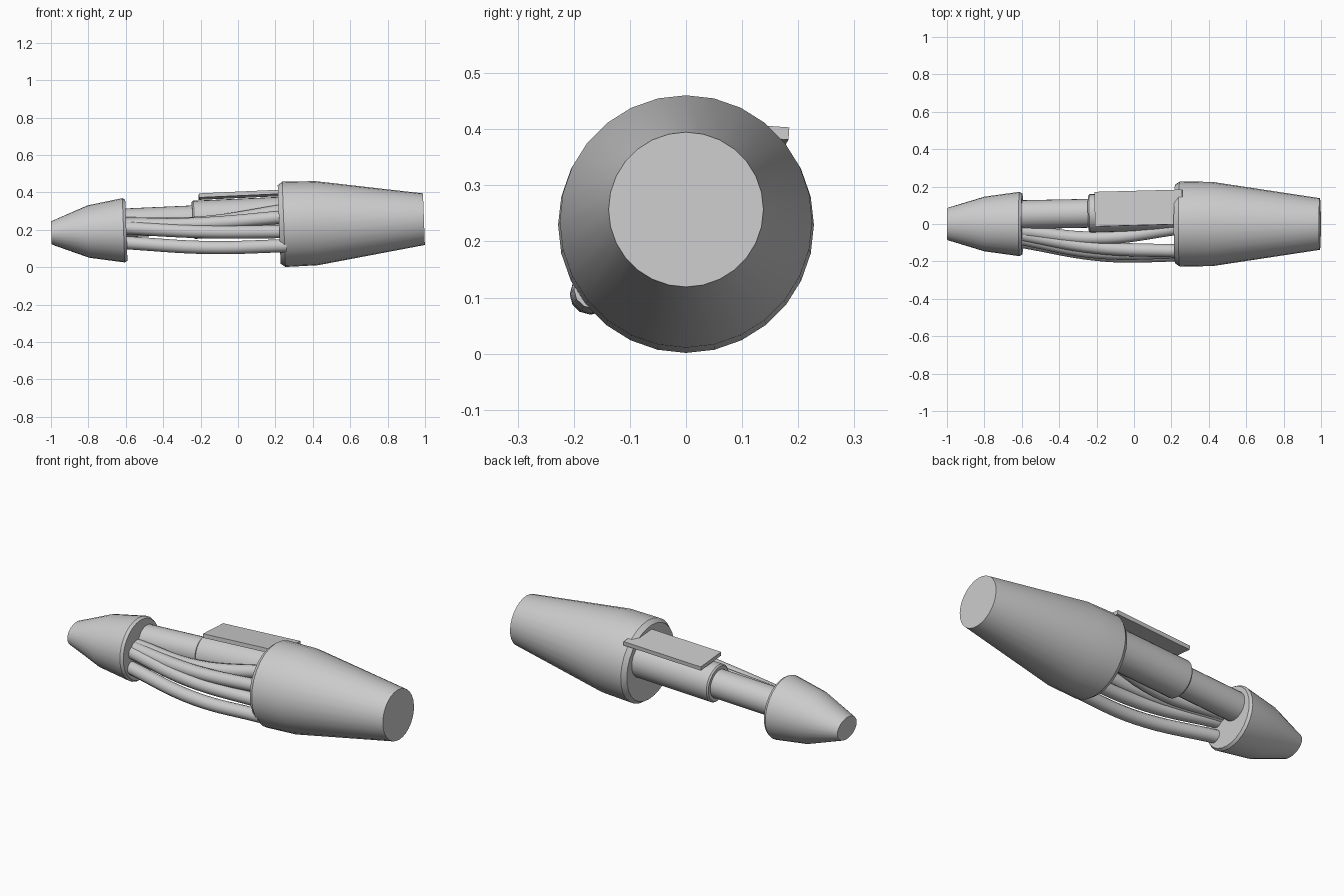
import bpy, bmesh, math
from mathutils import Vector

if "Cube" in bpy.data.objects:
    bpy.data.objects.remove(bpy.data.objects["Cube"])


def smooth(obj):
    bpy.ops.object.select_all(action='DESELECT')
    obj.select_set(True)
    bpy.context.view_layer.objects.active = obj
    bpy.ops.object.shade_smooth_by_angle(angle=math.radians(30))


def mesh_object(name, bm):
    bmesh.ops.recalc_face_normals(bm, faces=bm.faces)
    me = bpy.data.meshes.new(name)
    bm.to_mesh(me)
    bm.free()
    obj = bpy.data.objects.new(name, me)
    bpy.context.collection.objects.link(obj)
    smooth(obj)
    return obj


def lathe(name, origin, slope, rings, sides=28):
    """Closed tapered body; origin is the axis at x=0, slope is dy/dx and dz/dx,
    rings are (x, radius in y, radius in z)."""
    bm = bmesh.new()
    axis = Vector((1, slope[0], slope[1]))
    side = Vector((-slope[0], 1, 0)).normalized()
    up = axis.cross(side).normalized()
    loops = []
    for x, ry, rz in rings:
        c = Vector((0, *origin)) + axis * x
        angles = [2 * math.pi * i / sides for i in range(sides)]
        loops.append([bm.verts.new(c + side * ry * math.sin(a) + up * rz * math.cos(a))
                      for a in angles])
    for a, b in zip(loops, loops[1:]):
        for i in range(sides):
            j = (i + 1) % sides
            bm.faces.new((a[i], a[j], b[j], b[i]))
    bm.faces.new(loops[0])
    bm.faces.new(loops[-1])
    return mesh_object(name, bm)


# Tapered end housings on a slightly rising axis
AXIS, RISE = (0.0, 0.22), (0.0, 0.037)
lathe("wrist_housing", AXIS, RISE, [
    (-0.998, 0.086, 0.062), (-0.8, 0.146, 0.14), (-0.612, 0.172, 0.172), (-0.597, 0.163, 0.163)])
lathe("forearm_housing", AXIS, RISE, [
    (0.22, 0.21, 0.21), (0.245, 0.228, 0.228), (0.42, 0.225, 0.225), (0.994, 0.138, 0.138)])

# Piston rod sliding in a thicker sleeve
ROD, ROD_SLOPE = (0.062, 0.264), (0.02, 0.045)
lathe("piston_rod", ROD, ROD_SLOPE, [(-0.62, 0.077, 0.077), (-0.2, 0.077, 0.077)])
lathe("piston_sleeve", ROD, ROD_SLOPE, [
    (-0.243, 0.095, 0.095), (-0.235, 0.102, 0.102), (0.26, 0.102, 0.102)])

# Flat plate on top of the sleeve
bpy.ops.mesh.primitive_cube_add(size=1, location=(0.025, 0.085, 0.388),
                                rotation=(math.radians(-4), math.radians(-2.6), math.radians(1.5)))
plate = bpy.context.object
plate.name = "top_plate"
plate.scale = (0.47, 0.185, 0.022)

# Sagging cables between the housings
cables = [
    [(-0.62, -0.035, 0.232), (-0.2, -0.075, 0.237), (0.26, -0.02, 0.305)],
    [(-0.62, -0.055, 0.225), (-0.2, -0.125, 0.232), (0.26, -0.145, 0.270)],
    [(-0.62, -0.075, 0.212), (-0.2, -0.150, 0.190), (0.26, -0.150, 0.190)],
    [(-0.62, -0.090, 0.132), (-0.15, -0.167, 0.105), (0.26, -0.165, 0.115)],
]
for n, pts in enumerate(cables):
    cu = bpy.data.curves.new(f"cable_{n + 1}", 'CURVE')
    cu.dimensions = '3D'
    cu.bevel_depth = 0.035
    cu.bevel_resolution = 4
    cu.resolution_u = 8
    cu.use_fill_caps = True
    sp = cu.splines.new('BEZIER')
    sp.bezier_points.add(len(pts) - 1)
    for bp, co in zip(sp.bezier_points, pts):
        bp.co = co
        bp.handle_left_type = bp.handle_right_type = 'AUTO'
    bpy.context.collection.objects.link(bpy.data.objects.new(f"cable_{n + 1}", cu))
